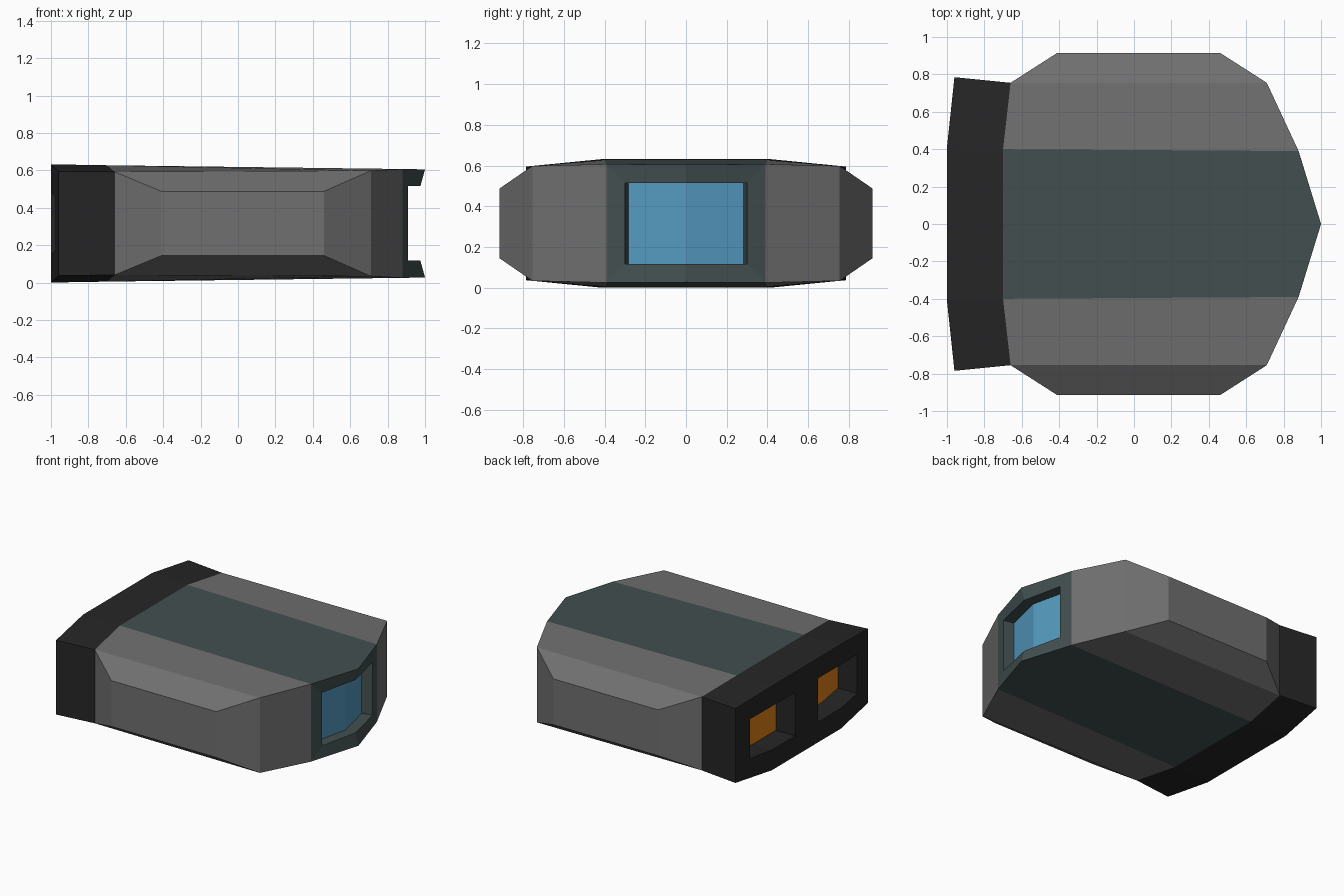
import bpy, bmesh
from mathutils import Vector

if "Cube" in bpy.data.objects:
    bpy.data.objects.remove(bpy.data.objects["Cube"])

H = 0.632  # total height; the shell is mirrored about mid height and about y = 0

# name, colour of every part (one material each)
PARTS = [
    ("centre_band", "dark teal", (0.055, 0.078, 0.078)),
    ("side_armor", "mid grey", (0.16, 0.16, 0.16)),
    ("rear_block", "near black", (0.019, 0.019, 0.019)),
    ("front_window", "window blue", (0.09, 0.32, 0.52)),
    ("rear_lights", "amber orange", (0.72, 0.21, 0.008)),
]
BAND, SIDE, REAR, GLASS, LIGHT = range(5)

bm = bmesh.new()


def low(p):
    return (p[0], p[1], H - p[2])


def face(mat, *pts):
    """Add a face and its mirror image across y = 0."""
    for s in (1, -1):
        f = bm.faces.new([bm.verts.new((x, y * s, z)) for x, y, z in pts])
        f.material_index = mat


def both(mat, *pts):
    """Face on the top half plus the same one on the bottom half."""
    face(mat, *pts)
    face(mat, *[low(p) for p in pts])


def wall(mat, a, b):
    """Upright face from edge a-b down to its lower counterpart."""
    face(mat, a, b, low(b), low(a))


def recess(frame, pane, outer, inner, back, close_end):
    """Framed opening with a sunken pane, following bent columns."""
    for i in range(len(outer) - 1):
        both(frame, outer[i], outer[i + 1], inner[i + 1], inner[i])
        both(frame, inner[i], inner[i + 1], back[i + 1], back[i])
        wall(pane, back[i], back[i + 1])
    for i in ([0, -1] if close_end else [0]):
        wall(frame, outer[i], inner[i])
        wall(frame, inner[i], back[i])


# Key points on the upper edge of the +y half
a0, a = (-0.70, 0, 0.627), (-0.70, 0.40, 0.627)
nose, b = (1.0, 0, 0.605), (0.88, 0.39, 0.607)
c, d = (0.71, 0.755, 0.598), (-0.66, 0.755, 0.592)
e, f = (0.46, 0.915, 0.488), (-0.41, 0.915, 0.488)
r0, r1, r2 = (-1.0, 0, H), (-1.0, 0.41, H), (-0.96, 0.785, 0.595)

# Centre band with front window
both(BAND, a0, a, b, nose)
recess(BAND, GLASS, [b, nose],
       [(0.908, 0.30, 0.515), (0.975, 0, 0.515)],
       [(0.828, 0.283, 0.515), (0.893, 0, 0.515)], False)

# Side armor with bevelled flank
both(SIDE, a, b, c, d)
both(SIDE, d, c, e, f)
for p, q in ((b, c), (c, e), (e, f), (f, d)):
    wall(SIDE, p, q)

# Rear block with two deep lights
both(REAR, a0, a, r1, r0)
both(REAR, a, d, r2, r1)
wall(REAR, d, r2)
hole = [(-0.976, 0.635, 0.463), (-1.0, 0.41, 0.48), (-1.0, 0.135, 0.48)]
recess(REAR, LIGHT, [r2, r1, r0], hole,
       [(x + 0.16, y, z) for x, y, z in hole], True)

bmesh.ops.remove_doubles(bm, verts=bm.verts, dist=0.0005)
bmesh.ops.recalc_face_normals(bm, faces=bm.faces)

# Split the shell into one object per part
for i, (name, colour_name, rgb) in enumerate(PARTS):
    mat = bpy.data.materials.new(colour_name)
    mat.diffuse_color = (*rgb, 1)
    mat.use_nodes = True
    mat.node_tree.nodes["Principled BSDF"].inputs["Base Color"].default_value = mat.diffuse_color
    part = bm.copy()
    bmesh.ops.delete(part, geom=[g for g in part.faces if g.material_index != i],
                     context='FACES')
    for g in part.faces:
        g.material_index = 0
    mesh = bpy.data.meshes.new(name)
    part.to_mesh(mesh)
    part.free()
    mesh.materials.append(mat)
    bpy.context.collection.objects.link(bpy.data.objects.new(name, mesh))
bm.free()
